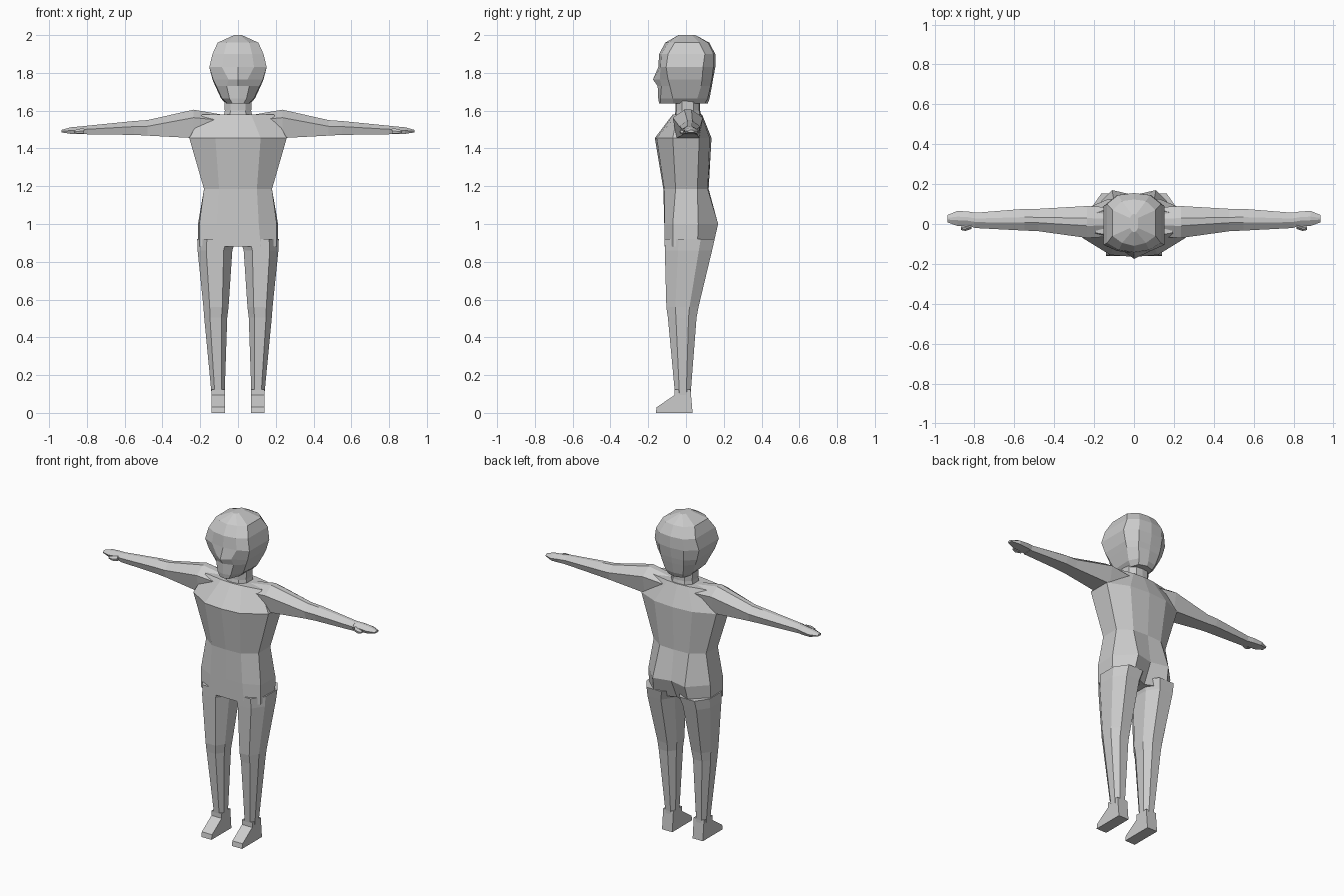
import bpy, bmesh


def loft(name, rings):
    """Skin a list of equal-length point rings, capping both ends."""
    bm = bmesh.new()
    vs = [[bm.verts.new(p) for p in r] for r in rings]
    n = len(rings[0])
    for a, b in zip(vs, vs[1:]):
        for i in range(n):
            j = (i + 1) % n
            bm.faces.new((a[i], a[j], b[j], b[i]))
    bm.faces.new(vs[0])
    bm.faces.new(vs[-1])
    bmesh.ops.recalc_face_normals(bm, faces=bm.faces)
    me = bpy.data.meshes.new(name)
    bm.to_mesh(me)
    bm.free()
    ob = bpy.data.objects.new(name, me)
    bpy.context.collection.objects.link(ob)
    return ob


def sym(z, yf, fm, sf, sb, bmid, yb):
    """Ten-sided symmetric ring: front centre, four right points, back centre."""
    half = [fm, sf, sb, bmid]
    pts = [(0, yf)] + half + [(0, yb)] + [(-x, y) for x, y in reversed(half)]
    return [(x, y, z) for x, y in pts]


# Torso
loft("torso", [
    sym(0.88, -.112, (.12, -.113), (.205, -.07), (.212, .06), (.12, .142), .09),
    sym(1.00, -.115, (.11, -.115), (.205, -.07), (.212, .065), (.11, .17), .145),
    sym(1.185, -.12, (.10, -.115), (.18, -.055), (.18, .06), (.10, .115), .12),
    sym(1.455, -.165, (.12, -.155), (.258, -.07), (.258, .07), (.13, .125), .135),
    sym(1.58, -.07, (.07, -.065), (.19, -.045), (.19, .055), (.07, .08), .085),
])

# Neck
loft("neck", [
    sym(1.55, -.065, (.045, -.06), (.08, -.02), (.08, .04), (.045, .08), .085),
    sym(1.60, -.055, (.04, -.05), (.07, -.02), (.07, .04), (.04, .07), .075),
    sym(1.70, -.06, (.04, -.05), (.075, -.02), (.075, .04), (.04, .07), .075),
])

# Head, with the nose and chin on the centre line
loft("head", [
    sym(1.637, -.142, (.03, -.135), (.055, -.07), (.065, .05), (.05, .10), .115),
    sym(1.665, -.147, (.045, -.135), (.085, -.07), (.09, .06), (.06, .115), .125),
    sym(1.73, -.15, (.06, -.13), (.115, -.085), (.12, .08), (.075, .13), .137),
    sym(1.765, -.175, (.05, -.138), (.132, -.095), (.135, .085), (.08, .137), .143),
    sym(1.83, -.147, (.085, -.135), (.152, -.105), (.152, .09), (.085, .145), .155),
    sym(1.90, -.142, (.075, -.13), (.135, -.095), (.135, .10), (.08, .145), .155),
    sym(1.96, -.11, (.06, -.095), (.108, -.06), (.108, .07), (.06, .115), .123),
    sym(2.0, -.04, (.01, -.038), (.02, -.02), (.02, .03), (.01, .048), .05),
])


def arm_ring(s, x, y0, y1, z0, z1, shoulder):
    """Six-sided arm section with a ridge along the top."""
    yc = (y0 + y1) / 2
    zs = z0 + (z1 - z0) * shoulder
    w = (y1 - y0) * .12
    return [(s * x, y, z) for y, z in [
        (y0 + w, z0), (y1 - w, z0), (y1, zs), (yc + w, z1), (yc - w, z1), (y0, zs)]]


ARM = [(.06, -.06, .08, 1.46, 1.575, .75), (.235, -.07, .09, 1.455, 1.605, .72),
       (.48, -.036, .076, 1.468, 1.55, .6), (.55, -.033, .076, 1.472, 1.545, .6),
       (.80, -.02, .056, 1.474, 1.52, .6)]
HAND = [(.79, -.02, .056, 1.475, 1.52, .6), (.83, -.012, .062, 1.476, 1.517, .6),
        (.885, -.01, .066, 1.477, 1.512, .5), (.935, .008, .045, 1.485, 1.498, .5)]
THUMB = [(.815, -.025, .005, 1.478, 1.508, .5), (.845, -.035, -.008, 1.478, 1.503, .5),
         (.868, -.03, -.012, 1.483, 1.496, .5)]


def leg_ring(s, z, x0, x1, y0, y1):
    """Eight-sided chamfered leg section."""
    a, b = (x1 - x0) * .25, (y1 - y0) * .28
    return [(s * x, y, z) for x, y in [
        (x0 + a, y0), (x1 - a, y0), (x1, y0 + b), (x1, y1 - b),
        (x1 - a, y1), (x0 + a, y1), (x0, y1 - b), (x0, y0 + b)]]


LEG = [(.92, .01, .216, -.113, .152), (.86, .03, .214, -.112, .138),
       (.56, .05, .183, -.104, .066), (.505, .057, .179, -.096, .056),
       (.12, .07, .142, -.06, .026), (.07, .074, .138, -.055, .026)]

# Foot profile (y, z), widening slightly toward the sole
FOOT = [(.035, 0), (-.16, 0), (-.155, .03), (-.06, .095), (-.06, .125), (.024, .125)]

for s, side in ((1, "left"), (-1, "right")):
    loft(side + "_arm", [arm_ring(s, *r) for r in ARM])
    loft(side + "_hand", [arm_ring(s, *r) for r in HAND])
    loft(side + "_thumb", [arm_ring(s, *r) for r in THUMB])
    loft(side + "_leg", [leg_ring(s, *r) for r in LEG])
    loft(side + "_foot", [[(s * x, y, z) for y, z in FOOT] for x in (.07, .14)])
